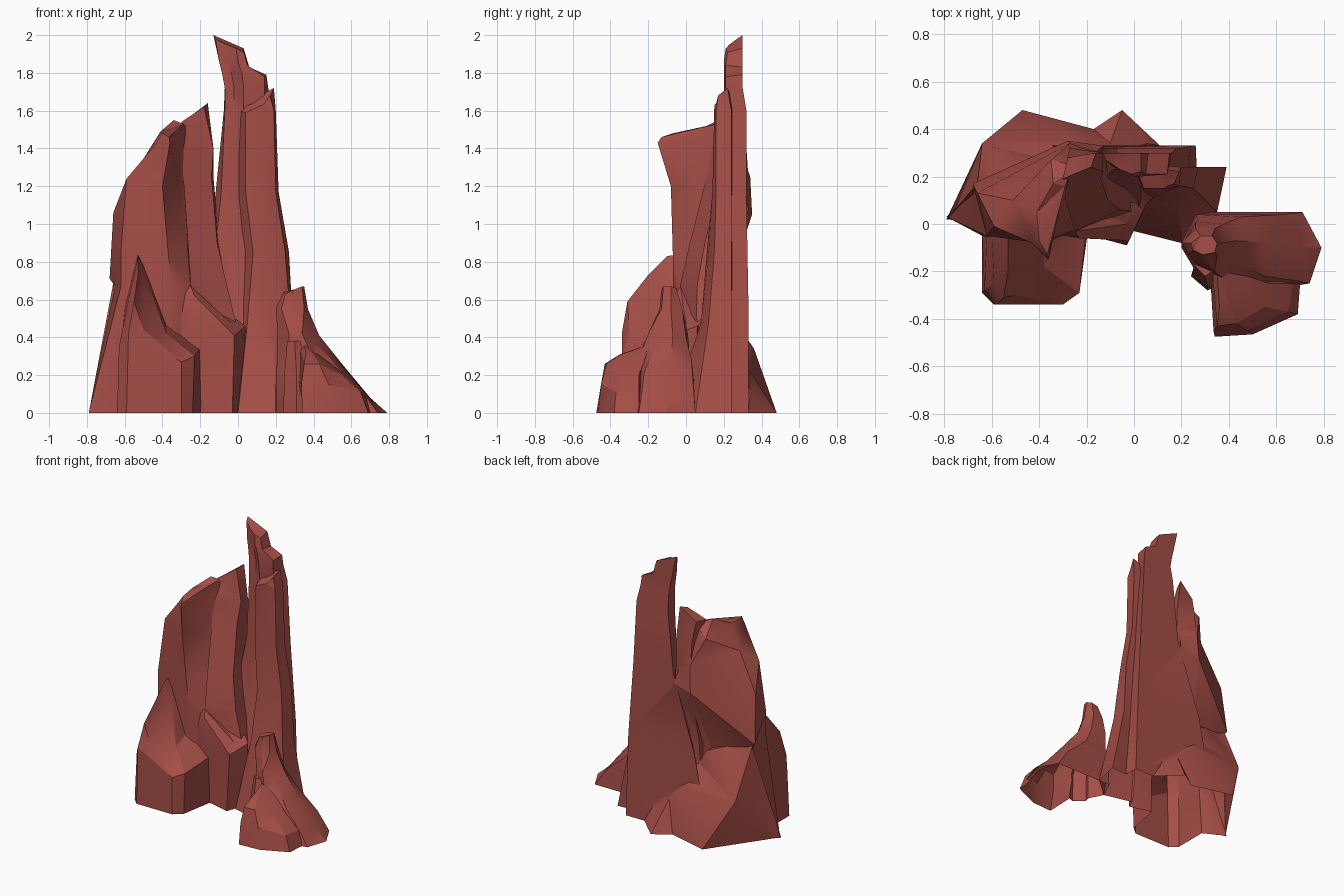
import bpy, bmesh, math

rock = bpy.data.materials.new("red_sandstone")
rock.diffuse_color = (0.38, 0.076, 0.062, 1)


def loft(name, *rings):
    """Skin a closed stack of outlines: (z, [(x, y) or (x, y, own z)])."""
    bm = bmesh.new()
    rows = []
    for z, pts in rings:
        rows.append([bm.verts.new((p[0], p[1], p[2] if len(p) > 2 else z)) for p in pts])
    n = len(rows[0])
    for lo, hi in zip(rows, rows[1:]):
        for i in range(n):
            j = (i + 1) % n
            bm.faces.new((lo[i], lo[j], hi[j], hi[i]))
    bm.faces.new(rows[0][::-1])
    bm.faces.new(rows[-1])
    bmesh.ops.triangulate(bm, faces=bm.faces[:])
    me = bpy.data.meshes.new(name)
    bm.to_mesh(me)
    bm.free()
    me.materials.append(rock)
    ob = bpy.data.objects.new(name, me)
    bpy.context.collection.objects.link(ob)
    return ob


def merge(name, parts):
    """Fuse parts into one shell, then open its underside."""
    base = parts[0]
    for p in parts[1:]:
        m = base.modifiers.new("fuse", 'BOOLEAN')
        m.operation, m.solver, m.object = 'UNION', 'EXACT', p
        m.use_self = True
    me = bpy.data.meshes.new_from_object(
        base.evaluated_get(bpy.context.evaluated_depsgraph_get()))
    for p in parts:
        bpy.data.objects.remove(p)
    bm = bmesh.new()
    bm.from_mesh(me)
    floor = [f for f in bm.faces if all(v.co.z < 0.002 for v in f.verts)]
    bmesh.ops.delete(bm, geom=floor, context='FACES')
    bm.to_mesh(me)
    bm.free()
    me.shade_smooth()
    me.set_sharp_from_angle(angle=math.radians(28))
    me.name = name
    bpy.context.collection.objects.link(bpy.data.objects.new(name, me))


# Tall spire with flat back wall
main_spire = loft(
    "main_spire",
    (0, [(-.42, .33), (-.2, .05), (0, 0), (.12, 0), (.27, .1), (.26, .33)]),
    (.6, [(-.3, .33), (-.15, .14), (0, .16), (.1, .16), (.22, .19), (.24, .33)]),
    (1.15, [(-.12, .32), (-.09, .23), (-.02, .22), (.03, .23), (.18, .22), (.205, .32)]),
    (1.6, [(-.075, .32), (-.07, .23), (-.02, .23), (.03, .21), (.14, .22), (.18, .32)]),
    (1.72, [(-.07, .3), (-.07, .23), (-.02, .24), (.03, .2), (.14, .21), (.16, .3)]),
    (1.8, [(-.085, .3), (-.085, .24), (-.035, .24), (.02, .2), (.14, .21, 1.78), (.15, .3, 1.79)]),
    (1.86, [(-.1, .3), (-.1, .25), (-.05, .23), (0, .2), (.05, .21, 1.84), (.06, .3, 1.83)]),
    (1.95, [(-.13, .3, 2), (-.12, .27, 1.98), (-.06, .23), (-.01, .21, 1.93),
            (.03, .22, 1.91), (.03, .3, 1.93)]))

# Lower pillar in front of the spire
side_spire = loft(
    "side_spire",
    (0, [(0, -.03), (.2, -.08), (.35, .05), (.39, .24), (-.05, .2)]),
    (.48, [(.05, .08), (.19, .08), (.28, .12), (.29, .24), (-.01, .22)]),
    (.85, [(.08, .11), (.16, .12), (.25, .15), (.27, .24), (.01, .25)]),
    (1.17, [(.04, .14), (.14, .14), (.2, .16), (.215, .24), (-.01, .26)]),
    (1.6, [(.04, .15, 1.59), (.13, .15, 1.63), (.19, .16), (.2, .24), (0, .26)]),
    (1.64, [(.05, .17, 1.61), (.14, .16), (.17, .17, 1.68), (.19, .22, 1.72), (.04, .25)]))

# Broad left tower, fluted in front and overhanging behind
left_tower = loft(
    "left_tower",
    (0, [(-.79, .03), (-.62, -.06), (-.45, -.07), (-.3, -.05), (-.15, 0), (-.15, .25), (-.5, .3)]),
    (.67, [(-.65, .15), (-.62, -.05), (-.35, -.07), (-.26, -.03), (-.2, .03), (-.1, .2),
           (-.35, .2, .6)]),
    (.85, [(-.68, .17, .71), (-.62, -.05), (-.37, -.07), (-.28, .03), (-.22, .1),
           (-.13, .33, 1.08), (-.28, .35, 1.05)]),
    (1.2, [(-.66, .13, 1.06), (-.59, -.01, 1.24), (-.4, -.08), (-.31, .08), (-.25, .17),
           (-.16, .3), (-.27, .34, 1.25)]),
    (1.43, [(-.51, .1, 1.33), (-.43, -.08), (-.36, -.15), (-.32, .1, 1.48), (-.28, .18, 1.52),
            (-.27, .25, 1.5), (-.35, .27, 1.44)]),
    (1.5, [(-.41, .05, 1.49), (-.4, -.07, 1.48), (-.365, -.13, 1.46), (-.33, .08, 1.51),
           (-.29, .16, 1.53), (-.29, .2, 1.53), (-.34, .17, 1.55)]))

# Upright slab between tower and spire
tower_slab = loft(
    "tower_slab",
    (.35, [(-.25, -.05), (.02, .05), (.02, .25), (-.3, .25)]),
    (.68, [(-.25, -.03), (-.06, .06), (-.06, .26), (-.28, .25)]),
    (.9, [(-.265, .02), (-.11, .1), (-.1, .28), (-.27, .29)]),
    (1.25, [(-.29, .11), (-.14, .19), (-.13, .3), (-.27, .33)]),
    (1.4, [(-.29, .14), (-.13, .22), (-.13, .3), (-.27, .32)]),
    (1.54, [(-.3, .19), (-.18, .24, 1.62), (-.16, .3, 1.64), (-.28, .28, 1.55)]))

# Sloping buttress at the foot of the slab
buttress = loft(
    "middle_buttress",
    (0, [(-.35, -.05), (-.18, -.05), (-.03, -.09), (.02, .05), (-.3, .1)]),
    (.42, [(-.35, -.04), (-.23, -.06, .62), (-.02, -.07, .41), (.04, .06, .46), (-.3, .1, .6)]),
    (.67, [(-.32, -.02, .65), (-.25, -.03), (-.03, 0, .47), (0, .09, .49), (-.28, .1)]))

# Front left boulder with a steep ridge
front_boulder = loft(
    "front_boulder",
    (0, [(-.64, -.04), (-.64, -.29), (-.59, -.34), (-.3, -.34), (-.24, -.29), (-.19, 0)]),
    (.35, [(-.62, -.04), (-.63, -.28), (-.58, -.34, .42), (-.3, -.34, .27),
           (-.23, -.29, .3), (-.2, -.02, .34)]),
    (.55, [(-.6, -.04), (-.59, -.25), (-.55, -.31, .59), (-.5, -.3, .44),
           (-.38, -.18, .42), (-.38, -.02, .48)]),
    (.8, [(-.53, -.03, .84), (-.53, -.1, .83), (-.53, -.2, .73), (-.5, -.15, .66),
          (-.47, -.1, .68), (-.48, -.03, .74)]))

# Wide boulder along the back
back_boulder = loft(
    "back_boulder",
    (0, [(-.79, .02), (-.6, 0), (0, .2), (.11, .33), (-.05, .48), (-.17, .4), (-.47, .48)]),
    (.34, [(-.66, .17, .69), (-.55, 0, .69), (0, .2, .3), (.05, .34, .1), (-.1, .34, .22),
           (-.25, .36), (-.64, .34)]),
    (.5, [(-.6, .15, .7), (-.5, .05, .69), (-.05, .2, .4), (-.05, .3, .3), (-.15, .3, .35),
          (-.28, .25), (-.33, .24, .6)]))

# Separate pointed rock on the right
right_peak = loft(
    "right_peak",
    (0, [(.27, -.22), (.45, -.3), (.74, -.25), (.79, -.1), (.71, .05), (.26, .05), (.2, -.08)]),
    (.12, [(.26, -.2), (.42, -.3), (.69, -.24, .07), (.7, -.1, .08), (.62, .04, .13),
           (.26, .04, .2), (.2, -.1, .2)]),
    (.28, [(.27, -.19, .25), (.4, -.25), (.55, -.22, .22), (.55, -.08, .26), (.45, .03),
           (.27, .02, .3), (.21, -.08, .3)]),
    (.42, [(.27, -.17), (.34, -.2), (.4, -.15, .38), (.43, -.07, .41), (.38, 0, .4),
           (.26, .01), (.21, -.09)]),
    (.55, [(.23, -.13), (.29, -.14), (.35, -.13), (.37, -.08), (.34, -.02), (.26, -.02), (.2, -.08)]),
    (.65, [(.25, -.11, .63), (.29, -.13), (.34, -.12, .67), (.35, -.08, .67), (.33, -.05, .66),
           (.28, -.05), (.24, -.08, .64)]))

# Low foot in front of the right rock
right_foot = loft(
    "right_foot",
    (0, [(.34, -.475), (.5, -.465), (.69, -.38), (.7, -.25), (.35, -.2)]),
    (.15, [(.335, -.45), (.48, -.45), (.65, -.37, .11), (.67, -.25, .11), (.32, -.2)]),
    (.26, [(.35, -.43), (.43, -.42), (.55, -.35, .2), (.57, -.25, .2), (.33, -.2, .33)]),
    (.31, [(.36, -.35), (.4, -.34), (.47, -.3, .27), (.48, -.22, .27), (.35, -.2, .36)]))

# Small shard on the inner side of the right rock
shard = loft(
    "inner_shard",
    (0, [(.24, -.22), (.31, -.28), (.38, -.25), (.27, -.12)]),
    (.2, [(.245, -.21), (.31, -.27), (.37, -.25), (.27, -.12)]),
    (.38, [(.26, -.18), (.3, -.22), (.33, -.2), (.28, -.12)]))

merge("tall_rock_formation", [main_spire, side_spire, left_tower, tower_slab,
                              buttress, front_boulder, back_boulder])
merge("low_right_rock", [right_peak, right_foot, shard])
